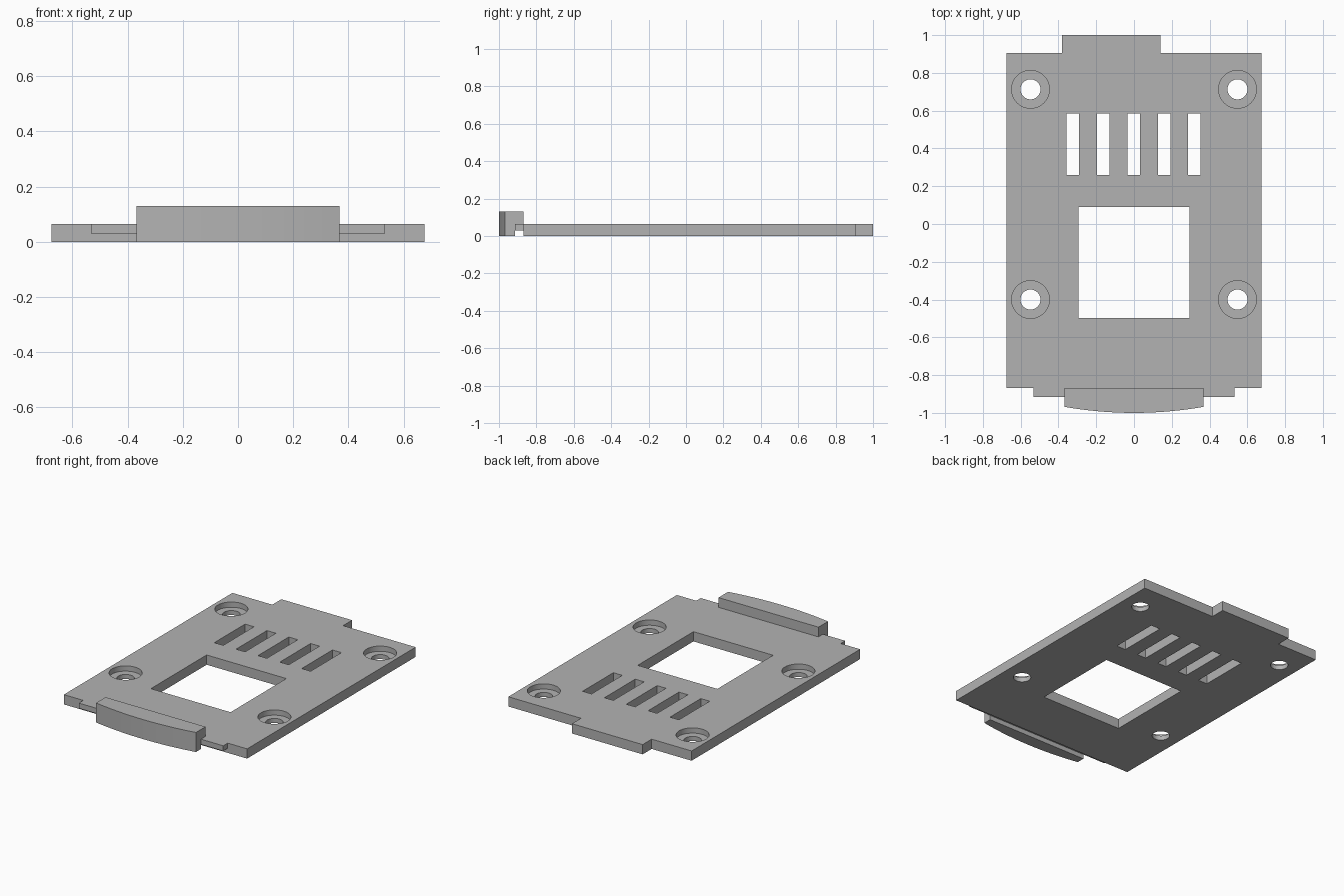
import bpy, bmesh, math

if "Cube" in bpy.data.objects:
    bpy.data.objects.remove(bpy.data.objects["Cube"], do_unlink=True)

grey = bpy.data.materials.new("plain grey")
grey.use_nodes = True
grey.diffuse_color = (0.45, 0.45, 0.45, 1)
grey.node_tree.nodes["Principled BSDF"].inputs["Base Color"].default_value = grey.diffuse_color


def prisms(name, outlines, z0, z1):
    """One object of upright prisms, one for each counter-clockwise outline."""
    bm = bmesh.new()
    for pts in outlines:
        low = [bm.verts.new((x, y, z0)) for x, y in pts]
        high = [bm.verts.new((x, y, z1)) for x, y in pts]
        bm.faces.new(low[::-1])
        bm.faces.new(high)
        for i in range(len(pts)):
            j = (i + 1) % len(pts)
            bm.faces.new((low[i], low[j], high[j], high[i]))
    mesh = bpy.data.meshes.new(name)
    bm.to_mesh(mesh)
    bm.free()
    mesh.materials.append(grey)
    obj = bpy.data.objects.new(name, mesh)
    bpy.context.collection.objects.link(obj)
    return obj


def rect(x0, x1, y0, y1):
    return [(x0, y0), (x1, y0), (x1, y1), (x0, y1)]


def circle(cx, cy, r, n=48):
    return [(cx + r * math.cos(math.tau * i / n), cy + r * math.sin(math.tau * i / n))
            for i in range(n)]


def cut(obj, cutter):
    """Subtract the cutter and remove it."""
    cutter.hide_render = True
    mod = obj.modifiers.new("cut", "BOOLEAN")
    mod.operation, mod.solver, mod.object = "DIFFERENCE", "EXACT", cutter
    bpy.context.view_layer.objects.active = obj
    bpy.ops.object.modifier_apply(modifier=mod.name)
    bpy.data.objects.remove(cutter, do_unlink=True)


T = 0.065                      # plate thickness
W, BACK, FRONT = 0.675, 0.905, -0.868
LEDGE_X, LEDGE_Y = 0.532, -0.915
LIP_X = 0.368

# Plate with an offset back tab and a front ledge
plate = prisms("base_plate", [[
    (-LEDGE_X, LEDGE_Y), (LEDGE_X, LEDGE_Y), (LEDGE_X, FRONT), (W, FRONT),
    (W, BACK), (0.14, BACK), (0.14, 1), (-0.381, 1), (-0.381, BACK),
    (-W, BACK), (-W, FRONT), (-LEDGE_X, FRONT)]], 0, T)

# Undercut below the ledge
cut(plate, prisms("ledge_undercut", [rect(-0.6, 0.6, -1, FRONT)], -0.1, 0.03))

# Square window, five vent slots and four screw holes
screws = [(x, y) for x in (-0.548, 0.548) for y in (-0.4, 0.713)]
openings = [rect(-0.294, 0.293, -0.497, 0.09)]
openings += [rect(i * 0.161 - 0.035, i * 0.161 + 0.031, 0.26, 0.584) for i in range(-2, 3)]
openings += [circle(x, y, 0.053) for x, y in screws]
cut(plate, prisms("openings", openings, -0.1, 0.2))

# Recesses for the screw heads
cut(plate, prisms("screw_recesses", [circle(x, y, 0.1) for x, y in screws], 0.03, 0.2))

# Raised lip with a bowed front, hooked over the ledge
N = 16
bow = []
for i in range(N + 1):
    t = 2 * i / N - 1
    bow.append((LIP_X * t, -1 + 0.032 * t * t))
lip = prisms("front_lip", [bow + [(LIP_X, FRONT), (-LIP_X, FRONT)]], 0, 0.13)
cut(lip, prisms("lip_hook", [rect(-0.5, 0.5, LEDGE_Y, -0.8)], -0.1, T))

# Smooth the curved walls and keep the edges sharp
bpy.ops.object.select_all(action="DESELECT")
for obj in (plate, lip):
    obj.select_set(True)
bpy.context.view_layer.objects.active = plate
bpy.ops.object.shade_smooth_by_angle(angle=math.radians(30))
